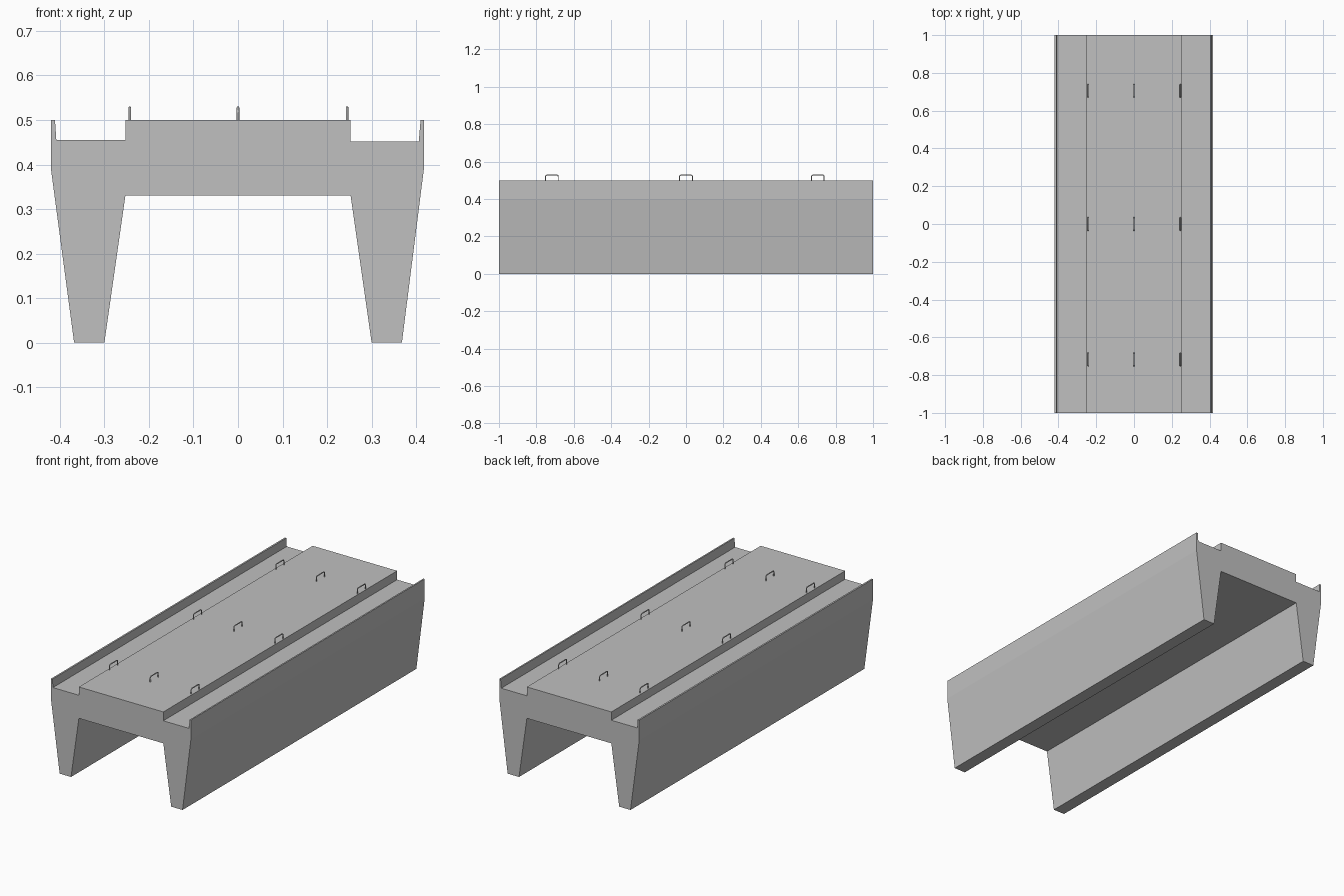
import bpy, bmesh

if "Cube" in bpy.data.objects:
    bpy.data.objects.remove(bpy.data.objects["Cube"])

def material(name, rgb):
    m = bpy.data.materials.new(name)
    m.diffuse_color = (*rgb, 1)
    m.use_nodes = True
    m.node_tree.nodes["Principled BSDF"].inputs["Base Color"].default_value = m.diffuse_color
    return m

concrete = material("concrete grey", (0.53, 0.53, 0.53))

# Double-leg beam: cross-section extruded along y
section = [(-0.42, 0.5), (-0.411, 0.5), (-0.408, 0.455), (-0.253, 0.455),
           (-0.253, 0.5), (0.253, 0.5), (0.253, 0.452), (0.406, 0.452),
           (0.41, 0.5), (0.418, 0.5), (0.418, 0.395), (0.368, 0), (0.3, 0),
           (0.253, 0.33), (-0.253, 0.33), (-0.3, 0), (-0.368, 0), (-0.42, 0.39)]
bm = bmesh.new()
face = bm.faces.new([bm.verts.new((x, -1, z)) for x, z in section])
ext = bmesh.ops.extrude_face_region(bm, geom=[face])
bmesh.ops.translate(bm, vec=(0, 2, 0),
                    verts=[v for v in ext["geom"] if isinstance(v, bmesh.types.BMVert)])
bmesh.ops.recalc_face_normals(bm, faces=bm.faces)
mesh = bpy.data.meshes.new("beam")
bm.to_mesh(mesh)
bm.free()
mesh.materials.append(concrete)
bpy.context.collection.objects.link(bpy.data.objects.new("beam", mesh))

# Lifting loop: bent round bar with softened corners
loop = bpy.data.curves.new("lifting_loop", "CURVE")
loop.dimensions = "3D"
loop.bevel_depth = 0.003
loop.bevel_resolution = 1
loop.use_fill_caps = True
path = [(-0.034, -0.01), (-0.034, 0.021), (-0.032, 0.026), (-0.027, 0.028),
        (0.027, 0.028), (0.032, 0.026), (0.034, 0.021), (0.034, -0.01)]
spline = loop.splines.new("POLY")
spline.points.add(len(path) - 1)
for p, (y, z) in zip(spline.points, path):
    p.co = (0, y, z, 1)
loop.materials.append(concrete)

# Three rows of three loops on the deck
for x in (-0.243, 0, 0.245):
    for y in (-0.717, 0, 0.705):
        ob = bpy.data.objects.new("lifting_loop", loop)
        ob.location = (x, y, 0.5)
        bpy.context.collection.objects.link(ob)
